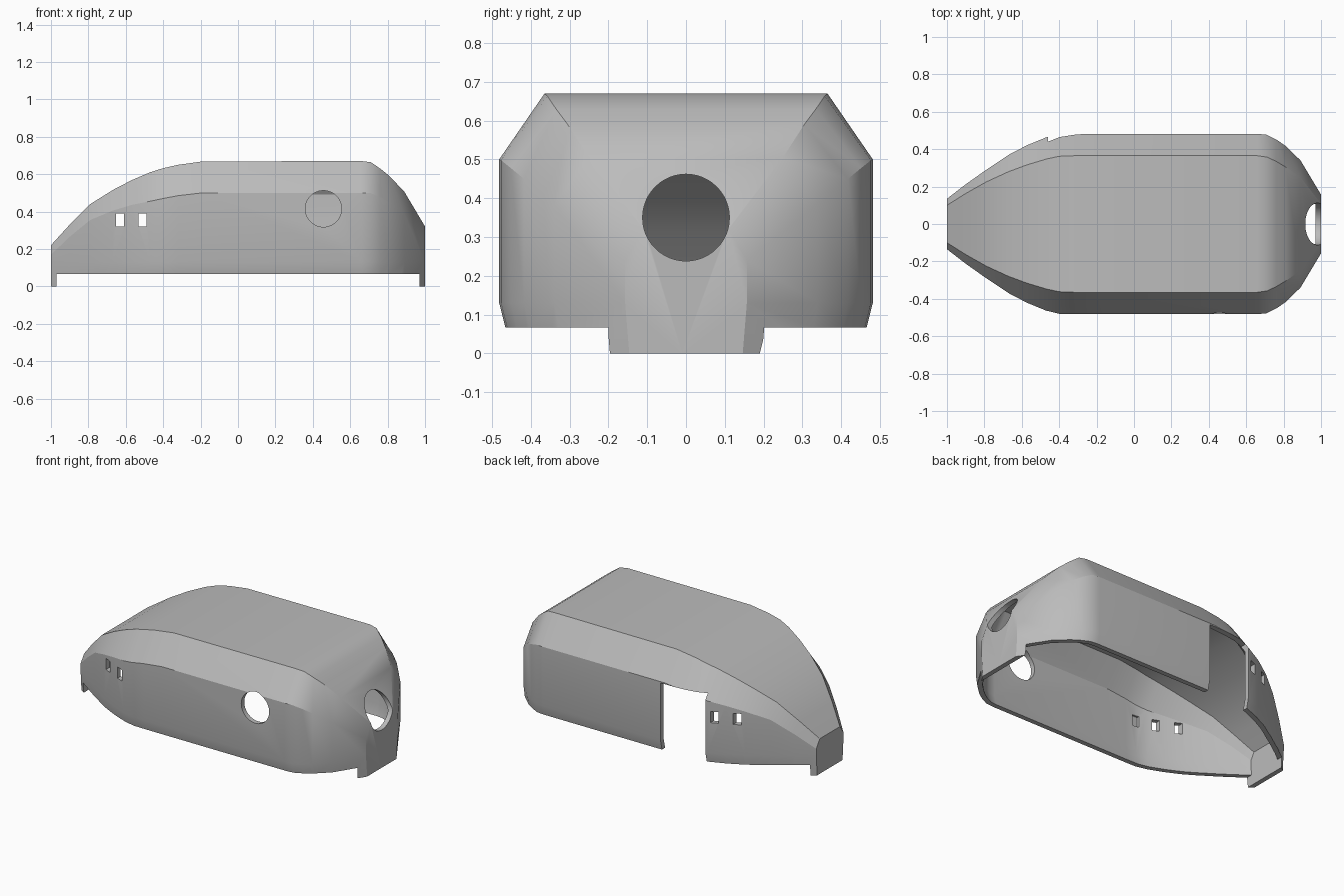
import bpy, bmesh, math
from mathutils import Vector, Matrix

cube = bpy.data.objects.get("Cube")
if cube:
    bpy.data.objects.remove(cube, do_unlink=True)

grey = bpy.data.materials.new("shell_grey")
grey.use_nodes = True
COLOUR = (0.5, 0.5, 0.5, 1)
grey.diffuse_color = COLOUR
grey.node_tree.nodes["Principled BSDF"].inputs["Base Color"].default_value = COLOUR

WALL = 0.03
SKIRT = 0.067

# Stations along the hull: x, roof half width, roof height, side half width, shoulder height
STATIONS = [
    (-1.0, .10, .22, .135, .17), (-.9, .163, .33, .212, .265),
    (-.79, .225, .44, .29, .355), (-.67, .28, .515, .37, .405),
    (-.57, .317, .567, .422, .435), (-.47, .347, .61, .463, .455),
    (-.4, .362, .632, .48, .47), (-.32, .365, .65, .482, .485),
    (-.19, .365, .668, .482, .5), (.66, .365, .67, .482, .5),
    (.71, .358, .664, .477, .498), (.76, .335, .63, .452, .478),
    (.81, .305, .59, .418, .45), (.89, .25, .505, .34, .385),
    (1.0, .11, .32, .157, .24),
]


def new_object(name, bm):
    bmesh.ops.recalc_face_normals(bm, faces=bm.faces)
    mesh = bpy.data.meshes.new(name)
    bm.to_mesh(mesh)
    bm.free()
    mesh.materials.append(grey)
    obj = bpy.data.objects.new(name, mesh)
    bpy.context.collection.objects.link(obj)
    return obj


def box(x0, x1, y0, y1, z0, z1):
    bm = bmesh.new()
    size = Vector((x1 - x0, y1 - y0, z1 - z0))
    centre = Vector((x0 + x1, y0 + y1, z0 + z1)) / 2
    bmesh.ops.create_cube(bm, size=1, matrix=Matrix.Translation(centre) @ Matrix.Diagonal(size).to_4x4())
    return new_object("cutter", bm)


def cylinder(centre, axis, radius, depth):
    bm = bmesh.new()
    turn = Vector((0, 0, 1)).rotation_difference(Vector(axis)).to_matrix().to_4x4()
    bmesh.ops.create_cone(bm, cap_ends=True, segments=48, radius1=radius, radius2=radius,
                          depth=depth, matrix=Matrix.Translation(centre) @ turn)
    return new_object("cutter", bm)


def apply(obj, modifier):
    bpy.context.view_layer.objects.active = obj
    bpy.ops.object.modifier_apply(modifier=modifier.name)


def cut(obj, cutter):
    cutter.hide_render = True
    mod = obj.modifiers.new("cut", "BOOLEAN")
    mod.operation = "DIFFERENCE"
    mod.solver = "EXACT"
    mod.object = cutter
    apply(obj, mod)
    bpy.data.objects.remove(cutter, do_unlink=True)


# Hull skin: arches lofted along x, open underneath, closed at both ends
bm = bmesh.new()
arches = []
for x, roof_y, roof_z, side_y, side_z in STATIONS:
    half = [(side_y * .88, -.1), (side_y, .13), (side_y, side_z), (roof_y, roof_z)]
    arch = half + [(-y, z) for y, z in reversed(half)]
    arches.append([bm.verts.new((x, y, z)) for y, z in arch])
for a, b in zip(arches, arches[1:]):
    for i in range(len(a) - 1):
        bm.faces.new((a[i], a[i + 1], b[i + 1], b[i]))
for end in (arches[0], arches[-1]):
    bm.faces.new(end)
hull = new_object("hull_shell", bm)

# Wall thickness, inwards
solid = hull.modifiers.new("wall", "SOLIDIFY")
solid.thickness = WALL
solid.offset = -1
solid.use_even_offset = True
apply(hull, solid)

# Trim the underside, leaving a tab at each end
cut(hull, box(-2, 2, -1, 1, -1, 0))
cut(hull, box(-1 + WALL, 1 - WALL, -1, 1, -.5, SKIRT))

# Doorway in the back side
cut(hull, box(-.46, -.16, .3, .7, -.2, .492))

# Small windows through both sides, and a blind pocket inside the front wall
for x in (-.63, -.51):
    cut(hull, box(x - .021, x + .021, -.7, .7, .32, .39))
cut(hull, box(-.411, -.369, -.463, -.3, .32, .39))

# Round ports in the front side and the right end
cut(hull, cylinder((.457, -.45, .415), (0, 1, 0), .097, .3))
cut(hull, cylinder((1, 0, .35), (1, 0, 0), .112, .5))

# Smooth shading with crisp creases
bpy.ops.object.select_all(action="DESELECT")
hull.select_set(True)
bpy.context.view_layer.objects.active = hull
bpy.ops.object.shade_smooth_by_angle(angle=math.radians(28))
